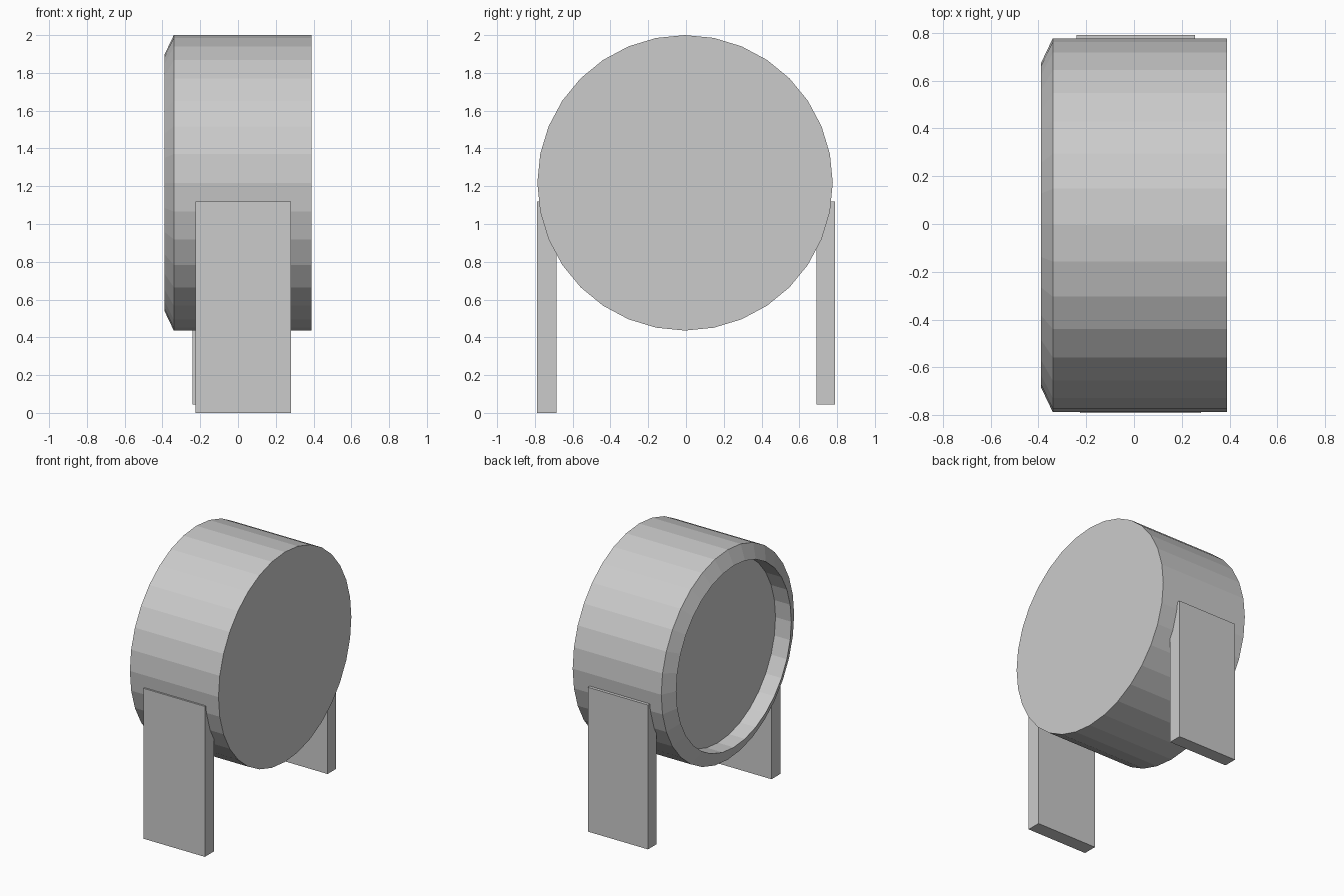
import bpy
import bmesh
from math import cos, sin, tau

cube = bpy.data.objects.get("Cube")
if cube:
    bpy.data.objects.remove(cube, do_unlink=True)

# Single plain grey
grey = bpy.data.materials.new("light_grey")
grey.use_nodes = True
colour = (0.6, 0.6, 0.6, 1)
grey.diffuse_color = colour
grey.node_tree.nodes["Principled BSDF"].inputs["Base Color"].default_value = colour


def add_object(name, bm):
    bmesh.ops.recalc_face_normals(bm, faces=bm.faces)
    mesh = bpy.data.meshes.new(name)
    bm.to_mesh(mesh)
    bm.free()
    mesh.materials.append(grey)
    obj = bpy.data.objects.new(name, mesh)
    bpy.context.collection.objects.link(obj)
    return obj


def drum(name, profile, centre_y, centre_z, sides=32):
    """Turn an (x, radius) profile about the x axis and cap both ends."""
    bm = bmesh.new()
    rings = [[bm.verts.new((x, centre_y + r * cos(tau * i / sides),
                            centre_z + r * sin(tau * i / sides)))
              for i in range(sides)] for x, r in profile]
    for a, b in zip(rings, rings[1:]):
        for i in range(sides):
            j = (i + 1) % sides
            bm.faces.new((a[i], a[j], b[j], b[i]))
    bm.faces.new(rings[0])
    bm.faces.new(rings[-1])
    return add_object(name, bm)


def slab(name, low, high):
    """Box between two opposite corners."""
    bm = bmesh.new()
    bmesh.ops.create_cube(bm, size=1)
    for v in bm.verts:
        v.co = [h if c > 0 else l for c, l, h in zip(v.co, low, high)]
    return add_object(name, bm)


# Round body: flat on one end, bevelled rim and shallow recess on the other
drum("round_body",
     [(0.39, 0.782), (-0.34, 0.782), (-0.39, 0.677), (-0.26, 0.677)],
     -0.005, 1.218)

# Flat legs at the front and the back
slab("front_leg", (-0.225, -0.79, 0), (0.28, -0.685, 1.12))
slab("back_leg", (-0.24, 0.69, 0.045), (0.255, 0.79, 1.12))
